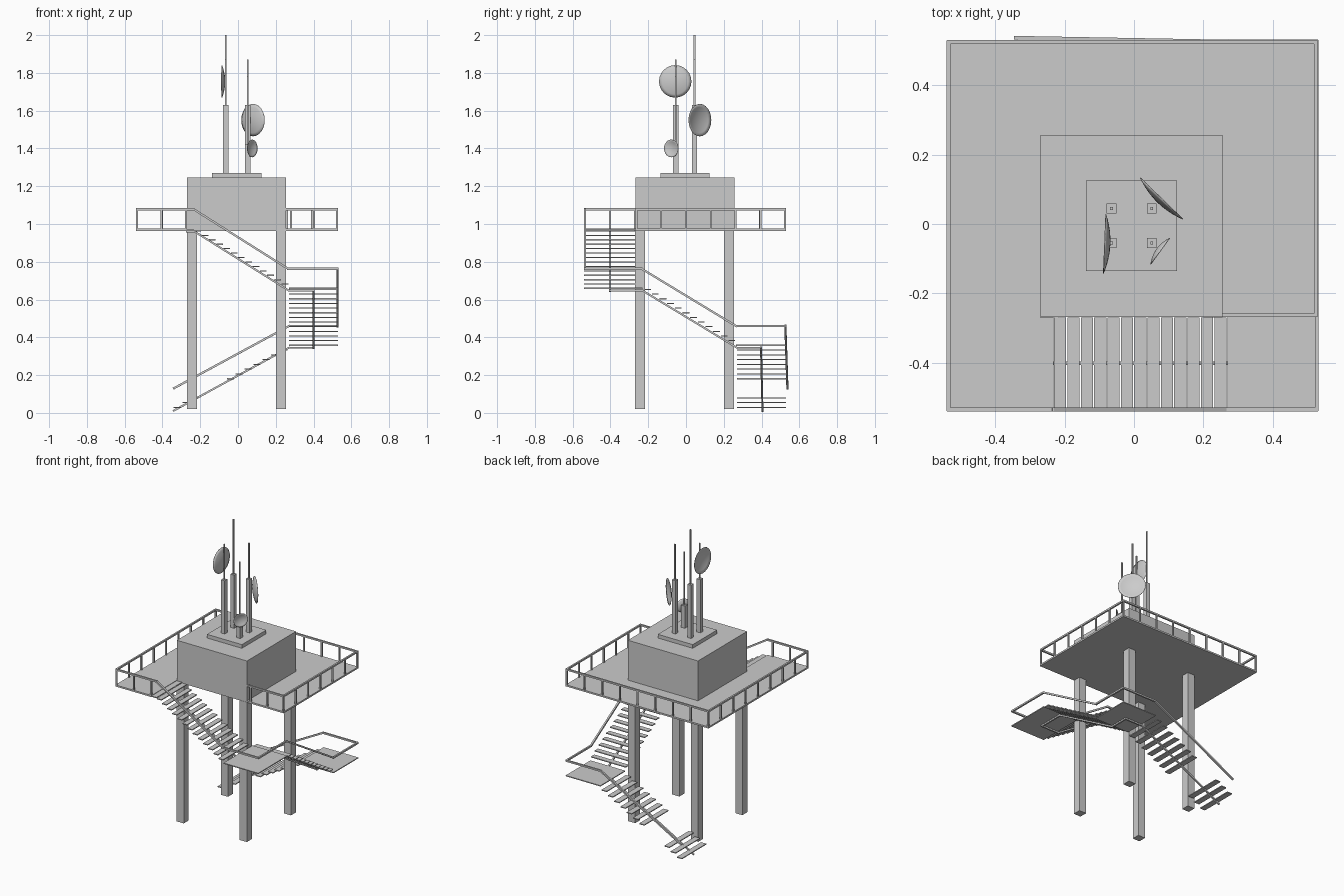
import bpy, bmesh, math
from mathutils import Vector, Matrix

if "Cube" in bpy.data.objects:
    bpy.data.objects.remove(bpy.data.objects["Cube"])


def finish(name, bm):
    bmesh.ops.recalc_face_normals(bm, faces=bm.faces)
    me = bpy.data.meshes.new(name)
    bm.to_mesh(me)
    bm.free()
    ob = bpy.data.objects.new(name, me)
    bpy.context.collection.objects.link(ob)
    return ob


def add_box(bm, x0, x1, y0, y1, z0, z1):
    m = Matrix.Translation(((x0 + x1) / 2, (y0 + y1) / 2, (z0 + z1) / 2))
    bmesh.ops.create_cube(bm, size=1, matrix=m @ Matrix.Diagonal((x1 - x0, y1 - y0, z1 - z0, 1)))


def box(name, *dims):
    bm = bmesh.new()
    add_box(bm, *dims)
    return finish(name, bm)


def add_beam(bm, p, q, w):
    # square bar between two points, overlapping at the joints
    p, q = Vector(p), Vector(q)
    d = q - p
    m = Matrix.Translation((p + q) / 2) @ d.to_track_quat('Z', 'Y').to_matrix().to_4x4()
    bmesh.ops.create_cube(bm, size=1, matrix=m @ Matrix.Diagonal((w, w, d.length + w * 0.8, 1)))


def bar_path(name, pts, w):
    bm = bmesh.new()
    for p, q in zip(pts, pts[1:]):
        add_beam(bm, p, q, w)
    return finish(name, bm)


# Legs, cabin and mast plinth
for sx, x in (("left", -0.27), ("right", 0.202)):
    for sy, y in (("front", -0.27), ("back", 0.202)):
        box(f"{sy}_{sx}_leg", x, x + 0.053, y, y + 0.053, 0.02, 0.966)
box("cabin", -0.27, 0.255, -0.268, 0.257, 0.966, 1.245)
box("mast_plinth", -0.138, 0.124, -0.135, 0.125, 1.243, 1.27)

# Platform deck with the stair notch at the front right
bm = bmesh.new()
outline = [(-0.54, -0.54), (-0.27, -0.54), (-0.27, -0.268), (0.53, -0.268), (0.53, 0.53), (-0.54, 0.53)]
face = bm.faces.new([bm.verts.new((x, y, 0.964)) for x, y in outline])
top = bmesh.ops.extrude_face_region(bm, geom=[face])["geom"]
bmesh.ops.translate(bm, vec=(0, 0, 0.011), verts=[v for v in top if isinstance(v, bmesh.types.BMVert)])
finish("platform_deck", bm)

# Platform railing: rail runs with evenly spaced posts
bm = bmesh.new()
L, R, F, B, N = -0.535, 0.525, -0.535, 0.525, -0.263
for (a, b, n) in [((-0.275, F), (L, F), 2), ((L, F), (L, B), 8), ((L, B), (R, B), 8),
                  ((R, B), (R, N), 6), ((R, N), (0.28, N), 2)]:
    a, b = Vector((*a, 0)), Vector((*b, 0))
    add_beam(bm, a + Vector((0, 0, 1.078)), b + Vector((0, 0, 1.078)), 0.011)
    for i in range(n + 1):
        p = a.lerp(b, i / n)
        add_beam(bm, p + Vector((0, 0, 0.972)), p + Vector((0, 0, 1.076)), 0.01)
add_beam(bm, (0.28, N, 1.078), (0.256, N, 1.078), 0.011)
finish("platform_railing", bm)

# Stair spine beam and outer handrail, winding round three sides
bar_path("stair_spine", [(-0.34, 0.405, 0.012), (0.27, 0.397, 0.345), (0.40, 0.397, 0.345),
                         (0.40, 0.27, 0.345), (0.40, -0.23, 0.647), (0.40, -0.402, 0.647),
                         (0.27, -0.402, 0.647), (-0.23, -0.402, 0.96), (-0.27, -0.402, 0.96)], 0.01)
bar_path("stair_handrail", [(-0.34, 0.537, 0.13), (0.27, 0.526, 0.46), (0.527, 0.526, 0.46),
                            (0.527, 0.265, 0.46), (0.527, -0.235, 0.763), (0.527, -0.535, 0.763),
                            (0.265, -0.535, 0.763), (-0.235, -0.535, 1.078), (-0.275, -0.535, 1.078)], 0.011)

# Landings
T = 0.006
box("lower_landing", 0.27, 0.53, 0.265, 0.53, 0.355, 0.355 + T)
box("upper_landing", 0.27, 0.53, -0.54, -0.23, 0.657, 0.657 + T)
box("top_step", -0.27, -0.232, -0.54, -0.27, 0.966, 0.966 + T)

# Treads of the three flights (the lowest flight has three missing)
bm = bmesh.new()
for k in range(1, 14):
    if k not in (8, 9, 10):
        x, z = 0.27 - 0.047 * k, 0.358 - 0.0253 * k
        add_box(bm, x, x + 0.038, 0.27, 0.53, z - T / 2, z + T / 2)
finish("lower_flight_treads", bm)
bm = bmesh.new()
for k in range(1, 13):
    y, z = 0.265 - 0.0405 * k, 0.358 + 0.0246 * k
    add_box(bm, 0.27, 0.53, y, y + 0.036, z - T / 2, z + T / 2)
finish("middle_flight_treads", bm)
bm = bmesh.new()
for k in range(1, 14):
    x, z = 0.27 - 0.0385 * k, 0.658 + 0.0235 * k
    add_box(bm, x, x + 0.035, -0.54, -0.27, z - T / 2, z + T / 2)
finish("upper_flight_treads", bm)

# Masts with whip antennas
for name, x, y, top, tip in [("back_left", -0.065, 0.045, 1.63, 2.0), ("front_left", -0.065, -0.055, 1.63, 1.87),
                             ("back_right", 0.051, 0.045, 1.63, 1.87), ("front_right", 0.051, -0.055, 1.42, 1.78)]:
    box(name + "_mast", x - 0.014, x + 0.014, y - 0.014, y + 0.014, 1.268, top)
    box(name + "_whip", x - 0.004, x + 0.004, y - 0.004, y + 0.004, top, tip)


# Dishes: shallow bowls opening away from their masts
def dish(name, centre, normal, r, depth, seg=24, rings=5):
    bm = bmesh.new()
    pole = bm.verts.new((0, 0, -depth))
    prev = None
    for i in range(1, rings + 1):
        t = i / rings
        ring = [bm.verts.new((r * t * math.cos(a), r * t * math.sin(a), depth * (t * t - 1)))
                for a in (2 * math.pi * j / seg for j in range(seg))]
        for j in range(seg):
            n = (j + 1) % seg
            bm.faces.new((prev[j], ring[j], ring[n], prev[n]) if prev else (pole, ring[j], ring[n]))
        prev = ring
    ob = finish(name, bm)
    for p in ob.data.polygons:
        p.use_smooth = True
    ob.location = centre
    ob.rotation_euler = Vector(normal).to_track_quat('Z', 'Y').to_euler()
    mod = ob.modifiers.new("thickness", 'SOLIDIFY')
    mod.thickness = 0.002


dish("left_dish", (-0.084, -0.057, 1.755), (-1, 0.04, 0), 0.086, 0.016)
dish("right_dish", (0.079, 0.073, 1.55), (0.7, 0.72, 0), 0.086, 0.016)
dish("small_dish", (0.075, -0.078, 1.4), (0.8, -0.58, 0), 0.047, 0.012)
